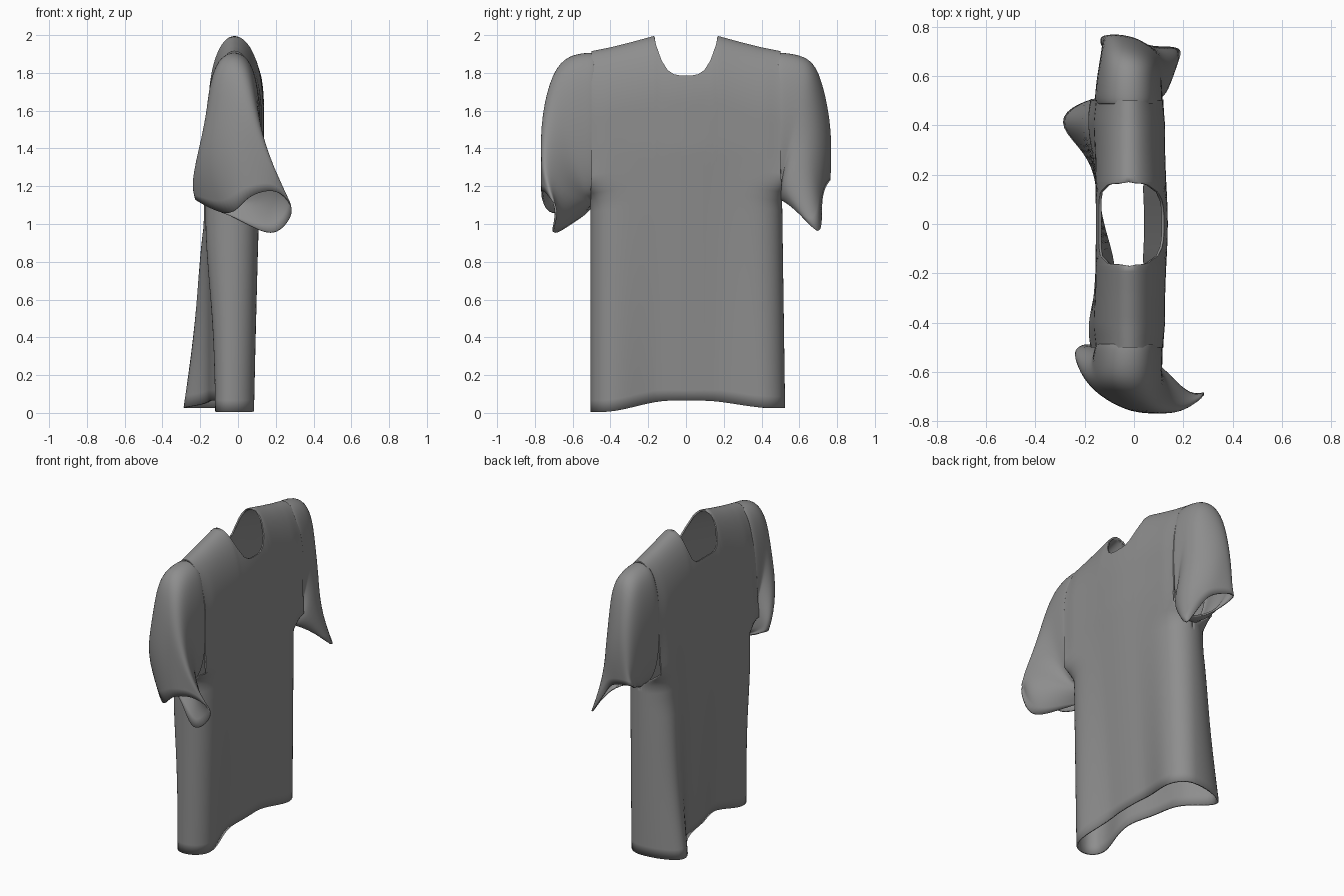
import bpy, bmesh
from math import sin, cos, pi, exp, copysign

if "Cube" in bpy.data.objects:
    bpy.data.objects.remove(bpy.data.objects["Cube"])

cloth_grey = bpy.data.materials.new("cloth_grey")
cloth_grey.diffuse_color = (0.27, 0.27, 0.27, 1)
cloth_grey.use_nodes = True
cloth_grey.node_tree.nodes["Principled BSDF"].inputs["Base Color"].default_value = cloth_grey.diffuse_color


def smoothstep(a, b, t):
    t = min(max((t - a) / (b - a), 0), 1)
    return t * t * (3 - 2 * t)


def bell(t, centre, width):
    return exp(-((t - centre) / width) ** 2)


def interp(points, t):
    for (a, va), (b, vb) in zip(points, points[1:]):
        if t <= b:
            return va + (vb - va) * (t - a) / (b - a)
    return points[-1][1]


def finish(bm, name, levels):
    bmesh.ops.remove_doubles(bm, verts=bm.verts, dist=0.0005)
    bmesh.ops.recalc_face_normals(bm, faces=bm.faces)
    for f in bm.faces:
        f.smooth = True
    me = bpy.data.meshes.new(name)
    bm.to_mesh(me)
    bm.free()
    me.materials.append(cloth_grey)
    ob = bpy.data.objects.new(name, me)
    bpy.context.collection.objects.link(ob)
    if levels:
        sub = ob.modifiers.new("smooth", 'SUBSURF')
        sub.levels = sub.render_levels = levels
    cloth = ob.modifiers.new("cloth", 'SOLIDIFY')
    cloth.thickness = 0.01
    cloth.offset = 0
    return ob


def skin(bm, rows, closed=False):
    grid = [[bm.verts.new(p) for p in row] for row in rows]
    n = len(grid[0])
    for a, b in zip(grid, grid[1:]):
        for i in range(n if closed else n - 1):
            j = (i + 1) % n
            bm.faces.new((a[i], a[j], b[j], b[i]))


# Body: chest and back panels joined at the shoulders and sides,
# pinched towards each other in the middle of the hem
SHOULDER = [(0, 1.99), (0.17, 1.99), (0.28, 1.96), (0.4, 1.93), (0.5, 1.91)]
RIDGE = -0.02


def panel_point(y, v, front):
    a = abs(y)
    ridge = interp(SHOULDER, a)
    top = ridge if a >= 0.17 else 1.785 + 0.205 * (a / 0.17) ** (3.5 if front else 7)
    hem = 0.065 - (0.06 if y < 0 else 0.04) * smoothstep(0.08, 0.45, a)
    z = hem + (top - hem) * sin(v * pi / 2)
    low = max(0, 1 - z / 1.4)
    middle = 1 - smoothstep(0.12, 0.44, a)
    if front:
        depth = 0.12 - 0.025 * low + 0.012 * bell(y, 0, 0.2) - 0.065 * low * middle
    else:
        depth = -0.15 - 0.04 * bell(a, 0.42, 0.15) * bell(z, 1.0, 0.45)
        depth -= 0.18 * bell(y, 0.44, 0.15) * max(0, 1 - z)
        depth += 0.07 * bell(y, -0.2, 0.2) * low
    d = min(max((ridge - z) / 0.36, 0), 1)
    dome = (1 - (1 - d) ** 2) ** 0.5
    dome *= 1 - 0.05 * smoothstep(0.4, 0.5, a) * smoothstep(1.15, 1.4, z)
    side = max(0, 1 - (a / 0.5) ** 7) ** 0.5
    side += (1 - side) * smoothstep(1.12, 1.22, z)
    wide = 0.02 * low if y > 0 else 0
    mid = RIDGE - 0.02 * low
    return (mid + (depth - mid) * dome * side, y * (1 + 2 * wide), z)


ys = [0.5 * sin(pi * (i / 48 - 0.5)) for i in range(49)]
ys = sorted(ys + [s * k for s in (-1, 1) for k in (0.17, 0.168, 0.164, 0.157)])
bm = bmesh.new()
for front in (True, False):
    skin(bm, [[panel_point(y, v / 48, front) for y in ys] for v in range(49)])
finish(bm, "shirt_body", 0)


# Sleeves: rings pivot around the armpit and end in a creased cuff loop
def arm_ring(oy, oz, iy, iz, xf, xb, shear):
    ring = []
    for k in range(16):
        c, s = cos(k * pi / 8), sin(k * pi / 8)
        c = copysign(abs(c) ** 0.75, c)
        s = copysign(abs(s) ** 0.9, s)
        y = (oy + iy) / 2 + (oy - iy) / 2 * s + shear * c
        ring.append(((xf + xb) / 2 + (xf - xb) / 2 * c, min(max(y, iy), 0.765),
                     (oz + iz) / 2 + (oz - iz) / 2 * s))
    return ring


def cuff_ring(pts):
    ring, n = [], len(pts)
    for i in range(n):
        p, a, b, q = (pts[(i + k) % n] for k in (-1, 0, 1, 2))
        ring.append(a)
        ring.append(tuple((9 * (a[k] + b[k]) - p[k] - q[k]) / 16 for k in range(3)))
    return ring


def sleeve(name, sign, rings, cuff):
    root = [(0.488, 1.907, 0.488, 1.14, 0.108, -0.148, 0),
            (0.51, 1.912, 0.495, 1.13, 0.115, -0.158, 0)]
    rows = [arm_ring(*r) for r in root + rings] + [cuff_ring(cuff)]
    bm = bmesh.new()
    skin(bm, [[(x, sign * y, z) for x, y, z in row] for row in rows], True)
    finish(bm, name, 2)


sleeve("left_sleeve", -1,
       [(0.62, 1.90, 0.50, 1.12, 0.112, -0.165, 0.01),
        (0.70, 1.82, 0.50, 1.12, 0.11, -0.17, 0.04),
        (0.74, 1.60, 0.50, 1.11, 0.14, -0.20, 0.07),
        (0.765, 1.36, 0.50, 1.10, 0.21, -0.25, 0.10)],
       [(0.295, 0.68, 1.07), (0.20, 0.75, 1.18), (0.05, 0.76, 1.14),
        (-0.05, 0.70, 1.045), (-0.24, 0.51, 1.14), (-0.12, 0.50, 1.08),
        (0.03, 0.60, 1.01), (0.19, 0.71, 0.945)])
sleeve("right_sleeve", 1,
       [(0.63, 1.895, 0.50, 1.12, 0.11, -0.15, -0.01),
        (0.70, 1.83, 0.505, 1.12, 0.11, -0.14, -0.03),
        (0.745, 1.58, 0.51, 1.12, 0.12, -0.13, -0.06),
        (0.76, 1.38, 0.515, 1.12, 0.14, -0.13, -0.07)],
       [(0.19, 0.71, 0.95), (0.085, 0.715, 1.11), (0.01, 0.735, 1.2),
        (-0.14, 0.765, 1.24), (-0.09, 0.66, 1.17), (-0.03, 0.58, 1.14),
        (0.08, 0.55, 1.11), (0.15, 0.62, 1.04)])
